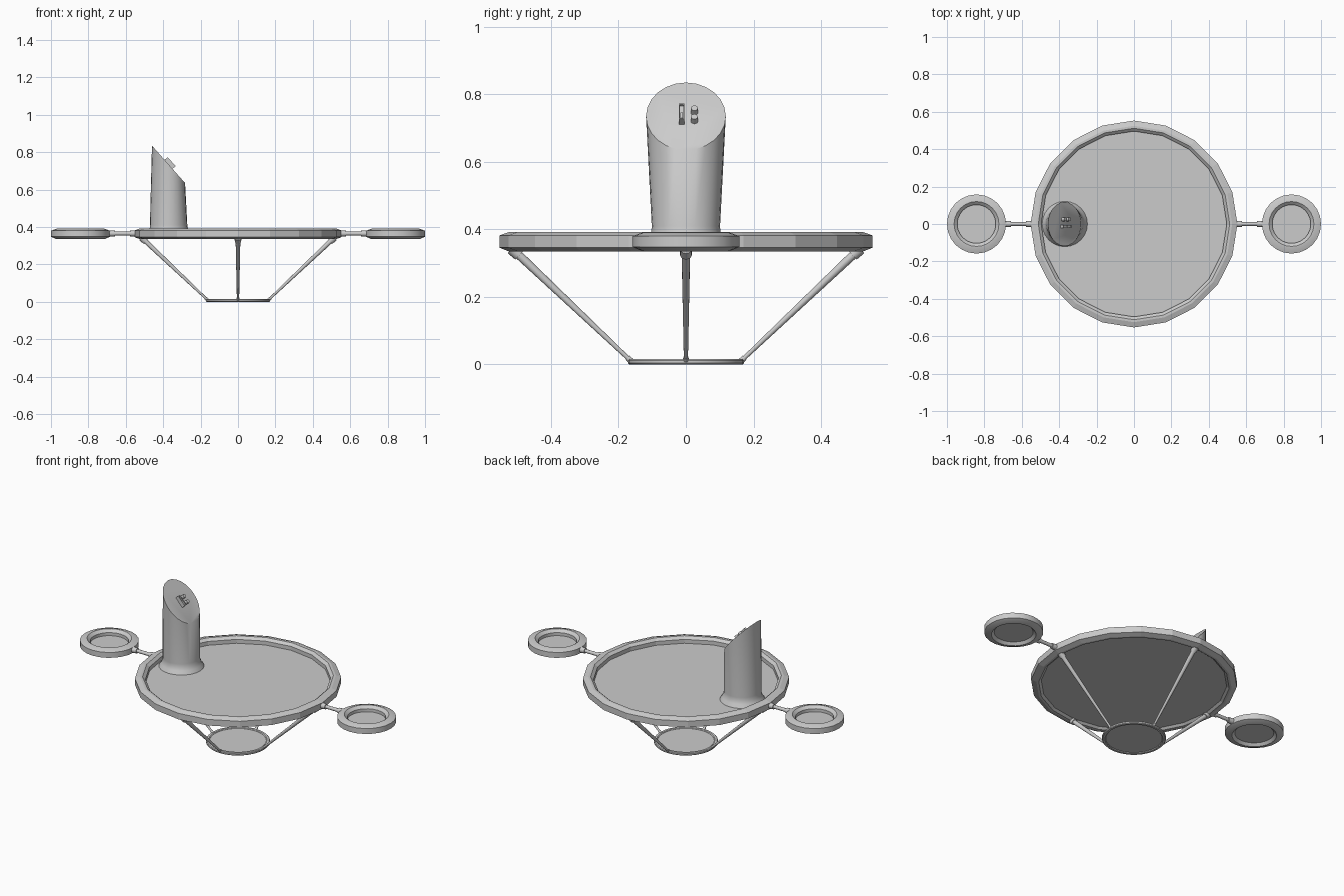
import bpy, bmesh
from math import sin, cos, pi, radians
from mathutils import Vector, Matrix

if "Cube" in bpy.data.objects:
    bpy.data.objects.remove(bpy.data.objects["Cube"])


def finish(name, bm, smooth=None):
    bmesh.ops.recalc_face_normals(bm, faces=bm.faces)
    me = bpy.data.meshes.new(name)
    bm.to_mesh(me)
    bm.free()
    ob = bpy.data.objects.new(name, me)
    bpy.context.collection.objects.link(ob)
    if smooth:
        bpy.ops.object.select_all(action='DESELECT')
        ob.select_set(True)
        bpy.context.view_layer.objects.active = ob
        bpy.ops.object.shade_smooth_by_angle(angle=radians(smooth))
    return ob


def loft(name, rings, smooth=None, wrap=False):
    """Skin a stack of point rings; cap the ends, or join last to first."""
    bm = bmesh.new()
    vs = [[bm.verts.new(p) for p in r] for r in rings]
    n = len(vs[0])
    pairs = list(zip(vs, vs[1:])) + ([(vs[-1], vs[0])] if wrap else [])
    for a, b in pairs:
        for i in range(n):
            j = (i + 1) % n
            bm.faces.new((a[i], a[j], b[j], b[i]))
    if not wrap:
        bm.faces.new(vs[0][::-1])
        bm.faces.new(vs[-1])
    return finish(name, bm, smooth)


def ring(r, z, n, cx=0, ry=None):
    ry = r if ry is None else ry
    return [(cx + r * cos(2 * pi * i / n), ry * sin(2 * pi * i / n), z) for i in range(n)]


def lathe(name, profile, n, cx=0, smooth=None, wrap=False):
    return loft(name, [ring(r, z, n, cx) for r, z in profile], smooth, wrap)


def rod(name, a, b, r1, r2, n=12):
    a, b = Vector(a), Vector(b)
    bm = bmesh.new()
    rot = (b - a).to_track_quat('Z', 'Y').to_matrix().to_4x4()
    bmesh.ops.create_cone(bm, cap_ends=True, segments=n, radius1=r1, radius2=r2,
                          depth=(b - a).length, matrix=Matrix.Translation((a + b) / 2) @ rot)
    return finish(name, bm, 40)


# main tray: faceted rim and recessed floor
lathe("tray_rim", [(0.553, 0.346), (0.553, 0.382), (0.525, 0.392), (0.512, 0.392),
                   (0.496, 0.378), (0.496, 0.348), (0.512, 0.335), (0.525, 0.335)], 20, wrap=True)
lathe("tray_floor", [(0.505, 0.346), (0.505, 0.355)], 20)

# side cup holders with connecting arms
for side, s in (("left", -1), ("right", 1)):
    cx = 0.842 * s
    lathe(side + "_cup_rim", [(0.158, 0.348), (0.158, 0.380), (0.128, 0.391), (0.120, 0.391),
                              (0.103, 0.376), (0.103, 0.352), (0.120, 0.335), (0.128, 0.335)],
          24, cx, 25, True)
    lathe(side + "_cup_floor", [(0.11, 0.350), (0.11, 0.358)], 24, cx)
    rod(side + "_arm", (0.54 * s, 0, 0.365), (0.70 * s, 0, 0.365), 0.010, 0.010)
    rod(side + "_inner_sleeve", (0.535 * s, 0, 0.365), (0.577 * s, 0, 0.365), 0.017, 0.015)
    rod(side + "_outer_sleeve", (0.658 * s, 0, 0.365), (0.695 * s, 0, 0.365), 0.015, 0.017)

# foot: shallow dish
lathe("foot_rim", [(0.168, 0.000), (0.172, 0.004), (0.172, 0.012), (0.168, 0.016),
                   (0.156, 0.016), (0.152, 0.012), (0.152, 0.004), (0.156, 0.000)],
      32, smooth=30, wrap=True)
lathe("foot_plate", [(0.156, 0.005), (0.156, 0.011)], 32)

# four tapered legs with collars under the rim
for i, side in enumerate(("right", "back", "left", "front")):
    c, s = cos(i * pi / 2), sin(i * pi / 2)
    low, high = Vector((0.163 * c, 0.163 * s, 0.010)), Vector((0.515 * c, 0.515 * s, 0.343))
    rod(side + "_leg", low, high, 0.006, 0.013)
    rod(side + "_leg_collar", low.lerp(high, 0.94), high, 0.017, 0.019)
    rod(side + "_leg_socket", low, low.lerp(high, 0.03), 0.009, 0.008)

# control tower: flared base rising to an oblique oval top
N = 24
top = [(-0.3715 + 0.0885 * cos(2 * pi * i / N), 0.118 * sin(2 * pi * i / N),
        0.735 - 0.1 * cos(2 * pi * i / N)) for i in range(N)]
loft("tower", [ring(0.122, 0.353, N, -0.37), ring(0.119, 0.360, N, -0.37),
               ring(0.109, 0.374, N, -0.37), ring(0.102, 0.392, N, -0.37),
               ring(0.100, 0.410, N, -0.371, 0.101), top], 40)

# controls on the sloped face
slope = Vector((-0.177, 0, 0.2)).normalized()
normal = Vector((0.2, 0, 0.177)).normalized()
centre = Vector((-0.3715, 0, 0.735))


def on_face(y, up, out):
    return centre + slope * up + normal * out + Vector((0, y, 0))


def slab(name, y, up, w, h, lo, hi):
    rings = [[on_face(y + a * w, up + b * h, o) for a, b in
              ((-.5, -.5), (.5, -.5), (.5, .5), (-.5, .5))] for o in (lo, hi)]
    return loft(name, rings)


for k in (-1, 1):
    slab("slot_side", -0.013 + 0.0065 * k, 0, 0.003, 0.064, -0.004, 0.022)
    slab("slot_end", -0.013, 0.030 * k, 0.016, 0.004, -0.004, 0.022)
    rod("button", on_face(0.025, -0.002 + 0.017 * k, -0.004), on_face(0.025, -0.002 + 0.017 * k, 0.020),
        0.011, 0.010, 16)
slab("slot_back", -0.013, 0, 0.014, 0.060, -0.004, 0.015)
slab("slot_switch", -0.013, -0.014, 0.008, 0.022, 0.010, 0.020)
